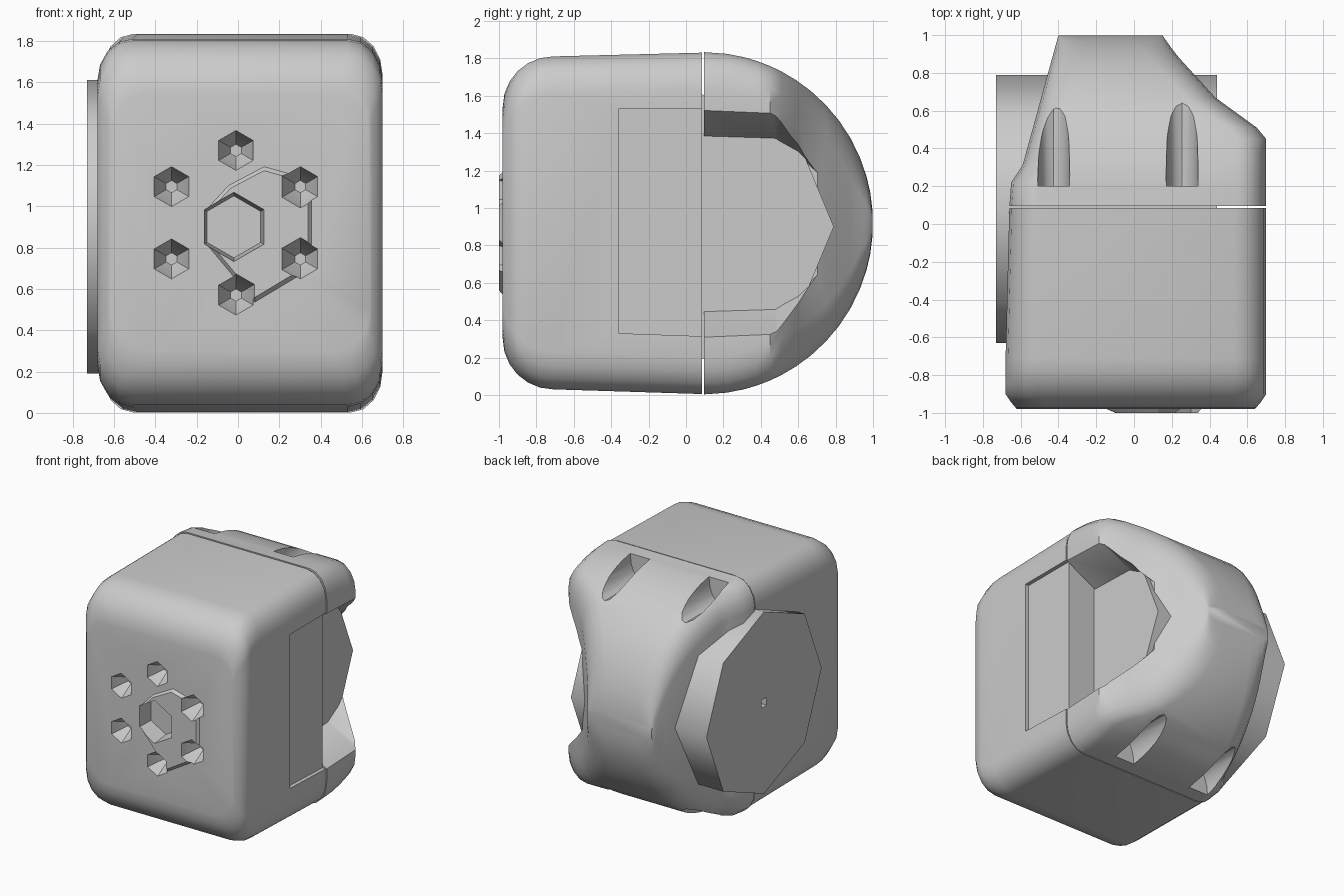
import bpy, bmesh
from math import sin, cos, pi, radians, sqrt

default = bpy.data.objects.get("Cube")
if default:
    bpy.data.objects.remove(default, do_unlink=True)

# One plain grey for every part
grey = bpy.data.materials.new("plain_grey")
grey.use_nodes = True
shade = (0.6, 0.6, 0.6, 1)
grey.diffuse_color = shade
grey.node_tree.nodes["Principled BSDF"].inputs["Base Color"].default_value = shade


def loft(name, rings):
    """Skin a list of equal-length rings and cap both ends."""
    bm = bmesh.new()
    loops = [[bm.verts.new(p) for p in ring] for ring in rings]
    count = len(loops[0])
    for a, b in zip(loops, loops[1:]):
        for i in range(count):
            j = (i + 1) % count
            bm.faces.new((a[i], a[j], b[j], b[i]))
    bm.faces.new(loops[0])
    bm.faces.new(loops[-1])
    bmesh.ops.recalc_face_normals(bm, faces=bm.faces)
    mesh = bpy.data.meshes.new(name)
    bm.to_mesh(mesh)
    bm.free()
    mesh.materials.append(grey)
    obj = bpy.data.objects.new(name, mesh)
    bpy.context.collection.objects.link(obj)
    return obj


def activate(obj):
    bpy.ops.object.select_all(action="DESELECT")
    obj.select_set(True)
    bpy.context.view_layer.objects.active = obj


def carve(obj, cutters):
    """Subtract each cutter."""
    activate(obj)
    for cutter in cutters:
        cutter.hide_render = True
        mod = obj.modifiers.new("cut", "BOOLEAN")
        mod.operation = "DIFFERENCE"
        mod.solver = "EXACT"
        mod.object = cutter
        bpy.ops.object.modifier_apply(modifier=mod.name)


def discard(cutters):
    for cutter in cutters:
        bpy.data.objects.remove(cutter, do_unlink=True)


def smooth(obj, angle):
    activate(obj)
    bpy.ops.object.shade_smooth_by_angle(angle=radians(angle))


def rounded(y, left, right, low, high, rx, rz, steps=4):
    """Rounded rectangle across the body at depth y."""
    ring = []
    corners = ((right - rx, high - rz), (left + rx, high - rz),
               (left + rx, low + rz), (right - rx, low + rz))
    for k, (cx, cz) in enumerate(corners):
        for s in range(steps + 1):
            a = (k + s / steps) * pi / 2
            ring.append((cx + rx * cos(a), y, cz + rz * sin(a)))
    return ring


def polygon(cx, cz, radius, sides, turn=0):
    return [(cx + radius * cos(turn + 2 * pi * i / sides),
             cz + radius * sin(turn + 2 * pi * i / sides)) for i in range(sides)]


def interp(table, y):
    for (y0, v0), (y1, v1) in zip(table, table[1:]):
        if y <= y1:
            return v0 + (v1 - v0) * (y - y0) / (y1 - y0)
    return table[-1][1]


# Front body: a box with a broad roll at the top and bottom front edges
rings = []
for s in range(7):
    a = s / 6 * pi / 2
    y = -0.98 + 0.27 * (1 - cos(a))
    drop = 0.27 * (1 - sin(a))
    side = 0.06 * max(0, 1 - (y + 0.98) / 0.07)
    rings.append(rounded(y, -0.68 + side, 0.7 - side, 0.03 + drop,
                         1.81 - drop, 0.17, 0.2))
rings.append(rounded(0.085, -0.66, 0.7, 0.005, 1.83, 0.17, 0.2))
front_body = loft("front_body", rings)

# Shallow panel on the left flank
panel = loft("panel_cutter", [[(x, -0.36, 0.33), (x, 0.2, 0.31), (x, 0.2, 1.53),
                               (x, -0.36, 1.53)] for x in (0.67, 0.9)])
carve(front_body, [panel])
discard([panel])

# Raised faceted boss and ring of tapered holes on the front
outline = [(-0.17, 0.8), (-0.17, 1.0), (-0.06, 1.12), (0.13, 1.22),
           (0.38, 1.15), (0.38, 0.68), (0.08, 0.5)]
boss = loft("front_boss", [[(x, -0.95, z) for x, z in outline],
                           [(0.1 + (x - 0.1) * 0.85, -1, 0.9 + (z - 0.9) * 0.85)
                            for x, z in outline]])
holes = [loft("centre_cutter", [[(x, y, z) for x, z in polygon(-0.02, 0.9, r, 6, pi / 6)]
                                for y, r in ((-1.1, 0.18), (-0.86, 0.15))])]
for i in range(6):
    a = pi / 6 + i * pi / 3
    cx, cz = 0.36 * cos(a) - 0.01, 0.92 + 0.35 * sin(a)
    holes.append(loft("hole_cutter", [[(x, y, z) for x, z in polygon(cx, cz, r, 6, a)]
                                      for y, r in ((-1.02, 0.11), (-0.96, 0.09), (-0.86, 0.03))]))
carve(front_body, holes)
carve(boss, holes)
discard(holes)

# Rear housing: a D-shaped side profile with tapering flanks
left_edge = [(0.09, -0.66), (0.22, -0.65), (0.31, -0.59), (1, -0.4)]
right_edge = [(0.09, 0.7), (0.45, 0.7), (0.51, 0.65), (0.67, 0.43), (0.9, 0.22), (1, 0.15)]
rings = []
for y in (0.095, 0.22, 0.31, 0.38, 0.45, 0.51, 0.59, 0.67, 0.75, 0.82, 0.88, 0.93, 0.965, 0.985, 0.998):
    half = 0.915 * sqrt(1 - ((y - 0.09) / 0.91) ** 2)
    rings.append(rounded(y, interp(left_edge, y), interp(right_edge, y),
                         0.918 - half, 0.918 + half, 0.15, min(0.2, half * 0.6)))
rear_housing = loft("rear_housing", rings)

# Flared opening on the left flank of the housing
opening = [(0, 0.61), (0.48, 0.59), (0.6, 0.5), (0.71, 0.36), (0.78, 0),
           (0.71, -0.36), (0.6, -0.5), (0.48, -0.59), (0, -0.61)]
cutters = [loft("opening_cutter", [[(x, y, 0.915 + z * k) for y, z in opening]
                                   for x, k in ((0.4, 0.74), (0.7, 1), (0.9, 1.17))])]

# Rounded grooves, paired on the top and the bottom
for x in (-0.425, 0.255):
    for z in (0.02, 1.815):
        cutters.append(loft("groove_cutter", [
            [(x + px * 0.085, y, z + pz * 0.17) for px, pz in polygon(0, 0, 1, 16)]
            for y in (0.2, 0.9)]))
carve(rear_housing, cutters)
discard(cutters)

# Eight-sided drum through the housing, with a small axle hole
drum = loft("side_drum", [[(x, y, z) for y, z in polygon(0.08, 0.9, 0.71, 8)]
                          for x in (-0.73, 0.44)])
axle = loft("axle_cutter", [[(x, y, z) for y, z in polygon(0.08, 0.9, 0.045, 4, pi / 4)]
                            for x in (-0.8, -0.66)])
carve(drum, [axle])
discard([axle])

for part, angle in ((front_body, 35), (rear_housing, 35), (drum, 50), (boss, 20)):
    smooth(part, angle)
